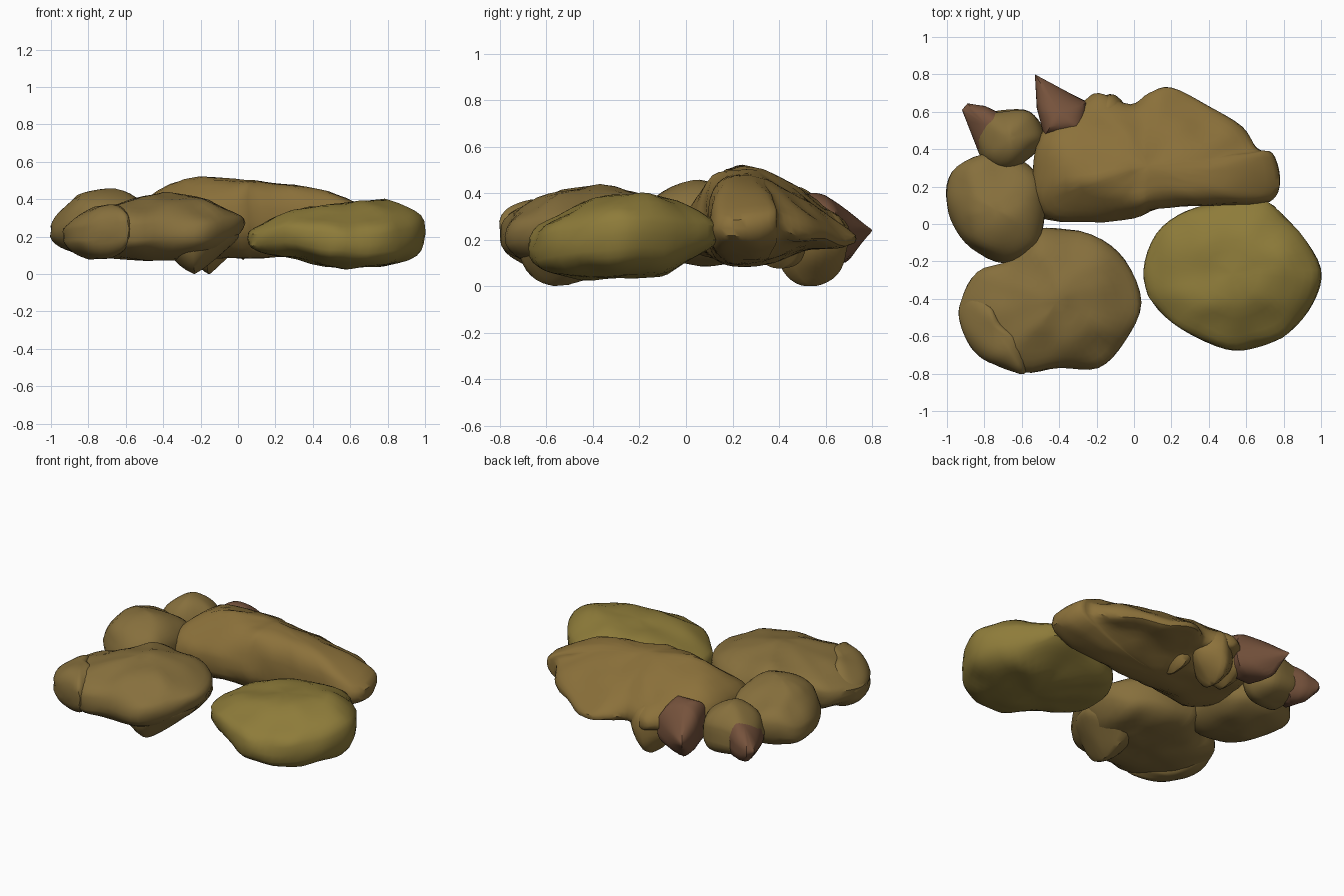
import bpy, bmesh, math
from mathutils import Vector, noise


def material(name, rgb):
    m = bpy.data.materials.new(name)
    m.diffuse_color = (*rgb, 1)
    return m


OLIVE = material("olive_skin", (0.27, 0.2, 0.042))
BROWN = material("brown_skin", (0.24, 0.16, 0.046))
GOLD = material("gold_skin", (0.26, 0.165, 0.043))
PINK = material("pink_tip", (0.18, 0.085, 0.045))


def lerp(table, v):
    # linear lookup in a short height profile
    if v <= table[0][0]:
        return table[0][1]
    for (a, p), (b, q) in zip(table, table[1:]):
        if v <= b:
            return p + (q - p) * (v - a) / (b - a)
    return table[-1][1]


def loop_points(pts, steps, curved):
    # closed outline, rounded through its points or straight between them
    out, n = [], len(pts)
    for i in range(n):
        p0, p1, p2, p3 = (Vector(pts[(i + k - 1) % n]) for k in range(4))
        for j in range(steps):
            t = j / steps
            if curved:
                out.append(0.5 * (2 * p1 + (p2 - p0) * t
                                  + (2 * p0 - 5 * p1 + 4 * p2 - p3) * t * t
                                  + (3 * p1 - p0 - 3 * p2 + p3) * t ** 3))
            else:
                out.append(p1.lerp(p2, t))
    return out


def lump(name, centre, outline, mat, top_x, bot_x, top_y=((0, 9),),
         bot_y=((0, -9),), n=2.7, rough=0.018, curved=True, steps=4, skew=0.0):
    c = Vector(centre)
    rim = loop_points(outline, steps, curved)
    bm = bmesh.new()

    def point(p, s, side):
        x, y = c + (p - c) * s
        u = y + skew * x
        hi = min(lerp(top_x, x), lerp(top_y, u))
        lo = max(lerp(bot_x, x), lerp(bot_y, u))
        mid, half = (hi + lo) / 2, max((hi - lo) / 2, 0.01)
        z = mid + side * half * max(0, 1 - s ** n) ** (1 / n)
        v = Vector((x, y, z))
        d = noise.noise_vector(v * 6) * rough
        return bm.verts.new((x + d.x * (s < 1), y + d.y * (s < 1), max(0, z + d.z)))

    rings = []
    angles = [math.pi / 2 * k / 10 for k in range(1, 10)]
    for side, seq in ((1, angles), (0, [math.pi / 2]), (-1, angles[::-1])):
        for a in seq:
            rings.append([point(p, math.sin(a), side) for p in rim])
    for a, b in zip(rings, rings[1:]):
        for i in range(len(rim)):
            j = (i + 1) % len(rim)
            bm.faces.new((a[i], b[i], b[j], a[j]))
    for ring, side in ((rings[0], 1), (rings[-1], -1)):
        pole = point(c, 0, side)
        for i in range(len(rim)):
            bm.faces.new((pole, ring[i], ring[(i + 1) % len(rim)]))
    bmesh.ops.recalc_face_normals(bm, faces=bm.faces)
    me = bpy.data.meshes.new(name)
    bm.to_mesh(me)
    bm.free()
    me.materials.append(mat)
    ob = bpy.data.objects.new(name, me)
    bpy.context.collection.objects.link(ob)
    ob.select_set(True)
    bpy.context.view_layer.objects.active = ob
    return ob


# round tuber at the right
lump("right_tuber", (0.53, -0.27),
     [(0.05, -0.25), (0.12, -0.05), (0.28, 0.07), (0.5, 0.12), (0.7, 0.12), (0.88, -0.04),
      (1.0, -0.24), (0.96, -0.42), (0.83, -0.58), (0.66, -0.66), (0.49, -0.67), (0.25, -0.56),
      (0.1, -0.42)], OLIVE,
     ((0.05, .27), (0.3, .345), (0.6, .38), (0.78, .415), (0.95, .40)),
     ((0.05, .11), (0.3, .075), (0.6, .025), (0.95, .025)),
     ((-0.67, .29), (-0.4, .38), (-0.2, .42), (0.12, .33)),
     ((-0.6, .02), (-0.1, .04), (0.12, .14)), n=3)

# broad tuber at the front left, with its overlapping lobe and underside bump
lump("left_tuber", (-0.42, -0.42),
     [(-0.47, -0.02), (-0.22, -0.06), (-0.05, -0.19), (0.04, -0.42), (-0.05, -0.63),
      (-0.19, -0.77), (-0.4, -0.77), (-0.6, -0.79), (-0.8, -0.7), (-0.92, -0.54), (-0.92, -0.4),
      (-0.84, -0.26), (-0.66, -0.19), (-0.55, -0.06)], BROWN,
     ((-0.93, .32), (-0.6, .39), (-0.4, .435), (-0.2, .42), (0.04, .36)),
     ((-0.93, .11), (-0.78, .08), (-0.35, .07), (-0.1, .08), (0.04, .2)),
     ((-0.79, .35), (-0.5, .42), (-0.3, .44), (-0.02, .37)), n=2.8)
lump("left_tuber_lobe", (-0.76, -0.56),
     [(-0.93, -0.48), (-0.89, -0.37), (-0.78, -0.38), (-0.7, -0.52), (-0.58, -0.63),
      (-0.57, -0.75), (-0.6, -0.8), (-0.77, -0.74), (-0.88, -0.64)], BROWN,
     ((-0.93, .3), (-0.75, .365), (-0.56, .39)),
     ((-0.93, .11), (-0.8, .08), (-0.56, .08)), n=2.6)
lump("left_tuber_bump", (-0.22, -0.54),
     [(-0.42, -0.55), (-0.36, -0.38), (-0.18, -0.3), (0.0, -0.42), (-0.05, -0.6),
      (-0.2, -0.71), (-0.35, -0.69)], BROWN,
     ((-0.4, .3), (0, .3)), ((-0.4, .08), (-0.23, .005), (0.0, .13)), n=2)

# small knob at the far left
lump("left_knob", (-0.74, 0.08),
     [(-1.0, 0.13), (-0.97, 0.28), (-0.82, 0.37), (-0.64, 0.36), (-0.5, 0.24), (-0.48, 0.02),
      (-0.54, -0.14), (-0.69, -0.21), (-0.87, -0.13), (-0.97, 0.0)], BROWN,
     ((-1.0, .32), (-0.85, .44), (-0.65, .46), (-0.48, .42)),
     ((-1.0, .13), (-0.85, .09), (-0.48, .11)),
     ((-0.2, .41), (0.05, .46), (0.37, .38)), n=2.6)

# long root sloping down to the back, its ridge running slightly askew
lump("long_root", (0.08, 0.31),
     [(-0.52, 0.05), (-0.25, 0.01), (0.0, 0.03), (0.12, 0.08), (0.4, 0.1), (0.66, 0.1),
      (0.76, 0.15), (0.78, 0.26), (0.74, 0.38), (0.66, 0.4), (0.58, 0.52), (0.4, 0.63),
      (0.2, 0.73), (0.08, 0.7), (-0.02, 0.64), (-0.19, 0.7), (-0.28, 0.65), (-0.48, 0.52),
      (-0.54, 0.3)], GOLD,
     ((-0.54, .45), (-0.35, .51), (-0.2, .535), (0.0, .51), (0.3, .49), (0.5, .45), (0.78, .37)),
     ((-0.5, .1), (0.2, .08), (0.5, .1), (0.78, .13)),
     ((-0.1, .38), (0.05, .46), (0.2, .54), (0.36, .48), (0.48, .42), (0.6, .34), (0.75, .24)),
     ((0.15, .08), (0.4, .1), (0.55, .16), (0.75, .15)), n=2.8, rough=0.02, skew=0.2)

# ragged pieces hanging below the back of the root
for k, (x, y, w, lo, hi) in enumerate(((-0.15, 0.54, 0.15, 0.0, 0.34),
                                       (-0.31, 0.47, 0.14, 0.08, 0.34),
                                       (0.03, 0.4, 0.1, 0.07, 0.28))):
    lump(f"root_fragment_{k + 1}", (x, y),
         [(x - w, y - .03), (x - .02, y - w), (x + w, y - .02), (x + .05, y + w), (x - .07, y + .1)],
         GOLD, ((0, hi),), ((x - w, lo + .08), (x, lo), (x + w, lo + .1)), n=2.2)

# rear knob and the two pointed sprouts
lump("rear_knob", (-0.66, 0.46),
     [(-0.84, 0.45), (-0.8, 0.33), (-0.64, 0.31), (-0.5, 0.41), (-0.48, 0.5), (-0.56, 0.6),
      (-0.7, 0.6), (-0.82, 0.57)], BROWN,
     ((-0.84, .36), (-0.66, .42), (-0.48, .4)), ((-0.84, .11), (-0.48, .09)), n=2.6)
lump("outer_sprout", (-0.79, 0.53),
     [(-0.92, 0.61), (-0.89, 0.645), (-0.8, 0.63), (-0.7, 0.58), (-0.73, 0.45), (-0.83, 0.38)],
     PINK, ((-0.92, .27), (-0.7, .39)), ((-0.92, .18), (-0.85, .12), (-0.7, .1)),
     n=2.2, curved=False, rough=0.006)
lump("inner_sprout", (-0.4, 0.6),
     [(-0.53, 0.8), (-0.4, 0.73), (-0.25, 0.65), (-0.26, 0.48), (-0.48, 0.47), (-0.52, 0.62)],
     PINK, ((0, 9),), ((0, -9),), ((0.45, .44), (0.6, .39), (0.8, .26)),
     ((0.5, .1), (0.7, .1), (0.8, .22)), n=2.6, curved=False, rough=0.006)

bpy.ops.object.shade_smooth_by_angle(angle=math.radians(40))
